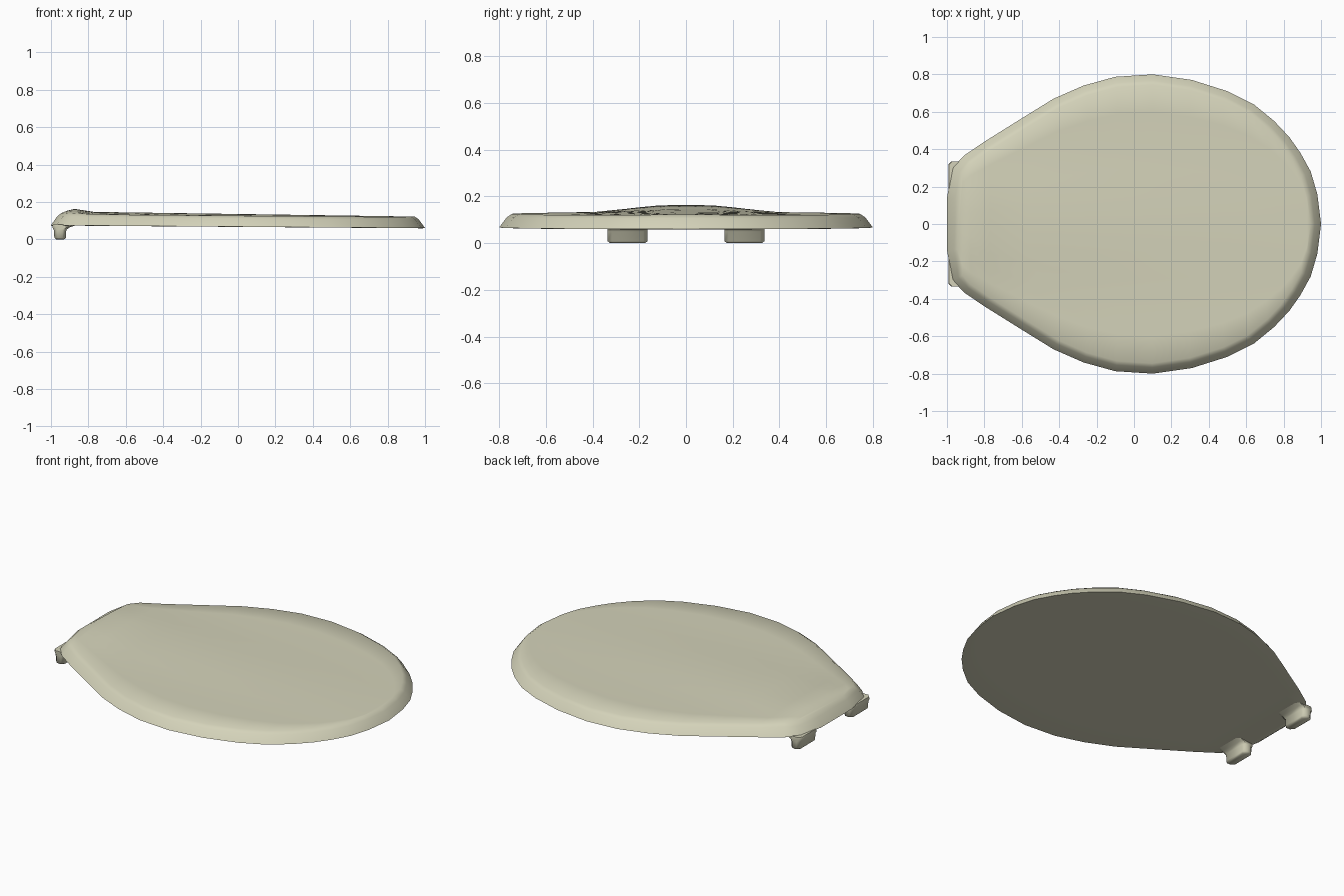
import bpy, bmesh
from mathutils import Vector

if "Cube" in bpy.data.objects:
    bpy.data.objects.remove(bpy.data.objects["Cube"])

mat = bpy.data.materials.new("cream_plastic")
mat.diffuse_color = (0.66, 0.65, 0.49, 1)
mat.use_nodes = True
mat.node_tree.nodes["Principled BSDF"].inputs["Base Color"].default_value = mat.diffuse_color

# half outline of the lid seen from above, hinge end to front tip
HALF = [(-1, .14), (-.97, .30), (-.91, .365), (-.8, .44), (-.6, .565), (-.43, .67),
        (-.27, .74), (-.1, .787), (.1, .8), (.31, .77), (.5, .71), (.64, .64),
        (.75, .55), (.83, .465), (.89, .38), (.945, .28), (.98, .16), (1, 0)]
OUT = [Vector(p) for p in HALF] + [Vector((x, -y)) for x, y in HALF[-2::-1]]
M = len(HALF) - 1
COLS = 10


def inset(d):
    pts = []
    for i, p in enumerate(OUT):
        a = (p - OUT[i - 1]).normalized()
        b = (OUT[(i + 1) % len(OUT)] - p).normalized()
        na, nb = Vector((a.y, -a.x)), Vector((b.y, -b.x))
        pts.append(p + (na + nb) * d / (1 + na.dot(nb)))
    return pts


def lerp_table(x, table):
    if x <= table[0][0]:
        return table[0][1]
    for (x0, z0), (x1, z1) in zip(table, table[1:]):
        if x <= x1:
            return z0 + (z1 - z0) * (x - x0) / (x1 - x0)
    return table[-1][1]


def top_z(x, y):
    # raised ridge near the hinge, fading toward the sides
    mid = lerp_table(x, [(-.95, .14), (-.885, .165), (-.79, .147), (1, .121)])
    edge = lerp_table(x, [(-.95, .127), (-.885, .135), (-.79, .133), (1, .118)])
    t = min(max((abs(y) - .06) / .36, 0), 1)
    t = t * t * (3 - 2 * t)
    return mid + (edge - mid) * t


def rim_z(x, y):
    return .075 - .0075 * (x + 1)


def under_z(x, y):
    return rim_z(x, y) - .001 - (.008 if x < -.93 else 0)


def mid_z(x, y):
    return rim_z(x, y) * .25 + top_z(x, y) * .75


def ring(bm, d, zf):
    return [bm.verts.new((p.x, p.y, zf(p.x, p.y))) for p in inset(d)]


def fill(bm, r, zf):
    cols = []
    for i in range(M):
        u, l = r[i], r[-1 - i]
        inner = []
        for k in range(1, COLS if i else 1):
            p = u.co.lerp(l.co, k / COLS)
            inner.append(bm.verts.new((p.x, p.y, zf(p.x, p.y))))
        cols.append([u] + inner + [l])
    bm.faces.new(cols[0] + cols[1][::-1])
    for a, b in zip(cols[1:], cols[2:]):
        for k in range(COLS):
            bm.faces.new((a[k], a[k + 1], b[k + 1], b[k]))
    for k in range(COLS):
        bm.faces.new((cols[-1][k], cols[-1][k + 1], r[M]))


def finish(bm, name, angle):
    bmesh.ops.recalc_face_normals(bm, faces=bm.faces)
    me = bpy.data.meshes.new(name)
    bm.to_mesh(me)
    bm.free()
    me.materials.append(mat)
    ob = bpy.data.objects.new(name, me)
    bpy.context.collection.objects.link(ob)
    bpy.ops.object.select_all(action='DESELECT')
    ob.select_set(True)
    bpy.context.view_layer.objects.active = ob
    bpy.ops.object.shade_smooth_by_angle(angle=angle)
    return ob


# lid: underside, rim, rounded shoulder and top
bm = bmesh.new()
rings = [ring(bm, .013, under_z), ring(bm, 0, rim_z), ring(bm, .033, mid_z), ring(bm, .055, top_z)]
for a, b in zip(rings, rings[1:]):
    for i in range(len(a)):
        j = (i + 1) % len(a)
        bm.faces.new((a[i], a[j], b[j], b[i]))
fill(bm, rings[0], under_z)
fill(bm, rings[-1], top_z)
finish(bm, "lid", 0.9)


# hinge feet: rounded blocks flaring into the lid
def foot(name, yc):
    bm = bmesh.new()
    sections = [(-.972, -.93, .075, 0), (-.982, -.92, .085, .008),
                (-.985, -.918, .085, .05), (-.993, -.9, .085, .064), (-.99, -.86, .085, .078)]
    loops = []
    for x0, x1, h, z in sections:
        c = .018
        pts = [(x0 + c, -h), (x1 - c, -h), (x1, -h + c), (x1, h - c),
               (x1 - c, h), (x0 + c, h), (x0, h - c), (x0, -h + c)]
        loops.append([bm.verts.new((x, y + yc, z)) for x, y in pts])
    for a, b in zip(loops, loops[1:]):
        for i in range(8):
            j = (i + 1) % 8
            bm.faces.new((a[i], a[j], b[j], b[i]))
    bm.faces.new(loops[0])
    bm.faces.new(loops[-1])
    finish(bm, name, 1.0)


foot("hinge_foot_left", .25)
foot("hinge_foot_right", -.25)
